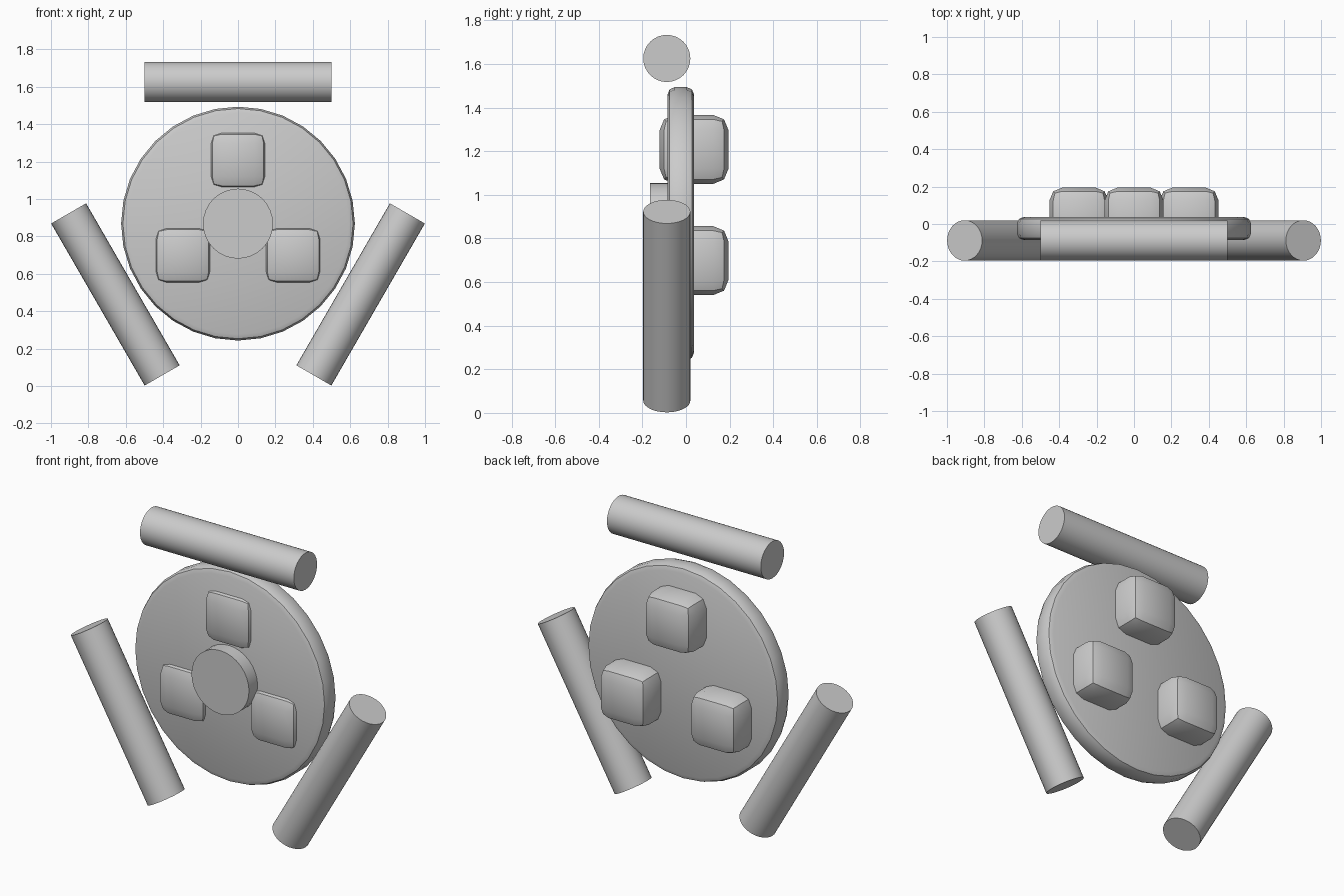
import bpy
from math import radians, sin, cos, pi

cube = bpy.data.objects.get("Cube")
if cube:
    bpy.data.objects.remove(cube, do_unlink=True)

CENTRE_Z = 0.868
SIDES = 32

grey = bpy.data.materials.new("plain grey")
grey.use_nodes = True
colour = (0.6, 0.6, 0.6, 1)
grey.diffuse_color = colour
grey.node_tree.nodes["Principled BSDF"].inputs["Base Color"].default_value = colour


def finish(name, bevel=0):
    """Name the active object, round its edges and shade it smooth."""
    ob = bpy.context.object
    ob.name = ob.data.name = name
    ob.data.materials.append(grey)
    bpy.ops.object.transform_apply(location=False, rotation=True, scale=True)
    if bevel:
        mod = ob.modifiers.new("rounded edges", 'BEVEL')
        mod.width = bevel
        mod.segments = 2
        mod.limit_method = 'ANGLE'
        bpy.ops.object.modifier_apply(modifier=mod.name)
    bpy.ops.object.shade_smooth_by_angle(angle=radians(30))


def disc(name, radius, front, back, bevel=0):
    bpy.ops.mesh.primitive_cylinder_add(
        vertices=SIDES, radius=radius, depth=back - front,
        location=(0, (front + back) / 2, CENTRE_Z), rotation=(pi / 2, 0, 0))
    finish(name, bevel)


# Main plate and the hub on its front
disc("round_plate", 0.625, -0.085, 0.037, bevel=0.033)
disc("front_hub", 0.187, -0.165, 0.0)

# Three blocks through the plate and three bars around it
for side, angle in (("top", 0), ("left", 2 * pi / 3), ("right", -2 * pi / 3)):
    out_x, out_z = sin(angle), cos(angle)

    bpy.ops.mesh.primitive_cube_add(
        size=0.316, location=(0.34 * out_x, 0.037, CENTRE_Z + 0.34 * out_z))
    finish(side + "_block", bevel=0.07)

    bpy.ops.mesh.primitive_cylinder_add(
        vertices=SIDES, radius=0.108, depth=1.0,
        location=(0.757 * out_x, -0.088, CENTRE_Z + 0.757 * out_z),
        rotation=(0, pi / 2 + angle, 0))
    finish(side + "_bar")
